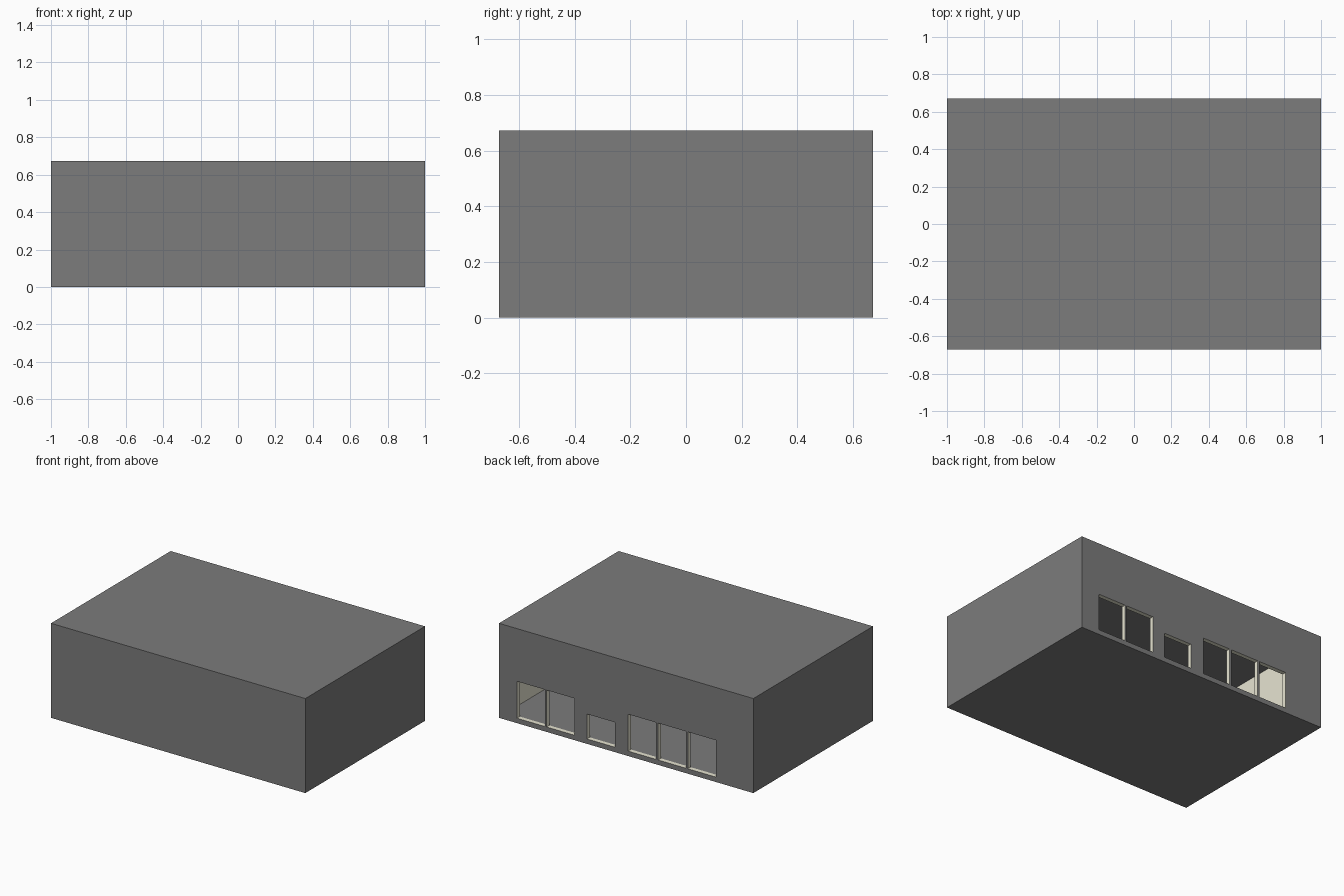
import bpy

if "Cube" in bpy.data.objects:
    bpy.data.objects.remove(bpy.data.objects["Cube"])

W, D, H, T = 1.0, 0.672, 0.672, 0.031   # half width, half depth, height, wall thickness


def material(name, rgb):
    m = bpy.data.materials.new(name)
    m.diffuse_color = (*rgb, 1)
    m.use_nodes = True
    m.node_tree.nodes["Principled BSDF"].inputs["Base Color"].default_value = m.diffuse_color
    return m


def box(name, lo, hi):
    bpy.ops.mesh.primitive_cube_add(size=1, location=[(a + b) / 2 for a, b in zip(lo, hi)])
    o = bpy.context.object
    o.name = name
    o.scale = [b - a for a, b in zip(lo, hi)]
    bpy.ops.object.transform_apply(location=True, rotation=False, scale=True)
    return o


# Outer building block
building = box("building_shell", (-W, -D, 0), (W, D, H))

# Hollow room, then the row of openings in the back wall
cutters = [box("room_cutter", (-W + T, -D + T, T), (W - T, D - T, H - T))]
openings = [(0.748, 0.297), (0.516, 0.297), (0.198, 0.212),
            (-0.126, 0.297), (-0.361, 0.297), (-0.595, 0.297)]   # centre x, top z
for i, (x, top) in enumerate(openings):
    cutters.append(box(f"window_cutter_{i + 1}", (x - 0.11, D - 2 * T, 0.035),
                       (x + 0.11, D + 0.1, top)))
for c in cutters:
    mod = building.modifiers.new(c.name, 'BOOLEAN')
    mod.operation = 'DIFFERENCE'
    mod.solver = 'EXACT'
    mod.object = c

# Bake the cuts and discard the cutters
deps = bpy.context.evaluated_depsgraph_get()
mesh = bpy.data.meshes.new_from_object(building.evaluated_get(deps))
building.modifiers.clear()
building.data = mesh
for c in cutters:
    bpy.data.objects.remove(c)

# Dark shell, floor and ceiling; pale inner walls and window reveals
mesh.materials.clear()
mesh.materials.append(material("dark_grey", (0.2, 0.2, 0.2)))
mesh.materials.append(material("pale_plaster", (0.8, 0.78, 0.64)))
for p in mesh.polygons:
    c, e = p.center, 0.002
    outside = abs(c.x) > W - e or abs(c.y) > D - e or c.z < e or c.z > H - e
    slab = abs(p.normal.z) > 0.9 and c.y < D - T
    p.material_index = 0 if outside or slab else 1
